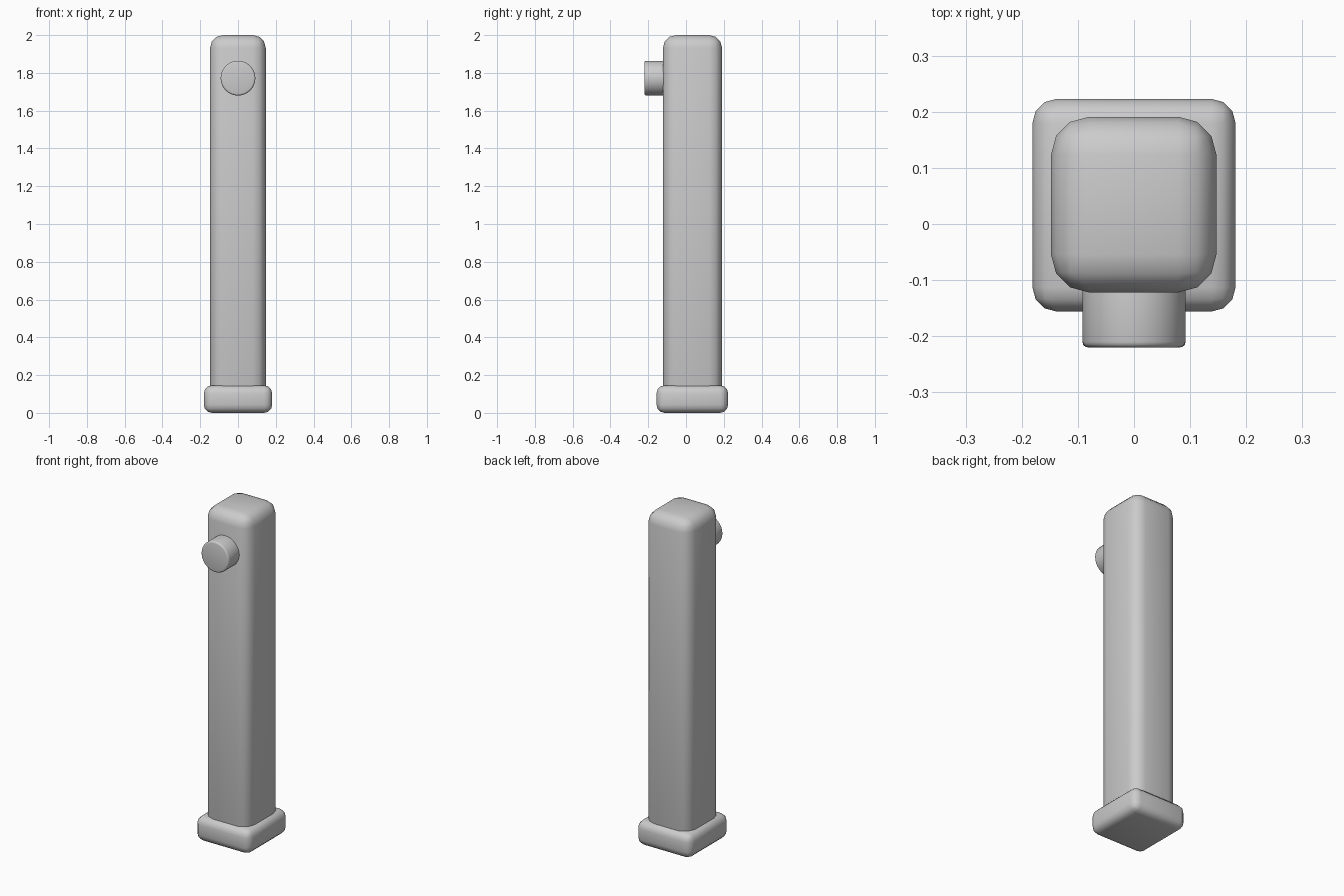
import bpy
import math

cube = bpy.data.objects.get("Cube")
if cube:
    bpy.data.objects.remove(cube, do_unlink=True)

# Single grey finish
grey = bpy.data.materials.new("plain_grey")
grey.use_nodes = True
colour = (0.6, 0.6, 0.6, 1)
grey.diffuse_color = colour
grey.node_tree.nodes["Principled BSDF"].inputs["Base Color"].default_value = colour


def finish(obj, name, width, segments):
    """Name, colour, round the edges and smooth the active part."""
    obj.name = name
    obj.data.materials.append(grey)
    bpy.ops.object.transform_apply(location=False, rotation=True, scale=True)
    bevel = obj.modifiers.new("rounded_edges", "BEVEL")
    bevel.width = width
    bevel.segments = segments
    bevel.limit_method = "ANGLE"
    bevel.angle_limit = math.radians(40)
    bpy.ops.object.modifier_apply(modifier=bevel.name)
    bpy.ops.object.shade_smooth_by_angle(angle=math.radians(40))


def rounded_box(name, low, high, width):
    centre = [(a + b) / 2 for a, b in zip(low, high)]
    bpy.ops.mesh.primitive_cube_add(size=1, location=centre)
    obj = bpy.context.object
    obj.scale = [b - a for a, b in zip(low, high)]
    finish(obj, name, width, 3)


# Foot and upright
rounded_box("base", (-0.181, -0.156, 0), (0.181, 0.223, 0.146), 0.043)
rounded_box("post", (-0.148, -0.122, 0.03), (0.147, 0.191, 2), 0.068)

# Round knob on the front face
bpy.ops.mesh.primitive_cylinder_add(
    vertices=32, radius=0.092, depth=0.15,
    location=(0, -0.145, 1.772), rotation=(math.pi / 2, 0, 0))
finish(bpy.context.object, "front_knob", 0.01, 3)
